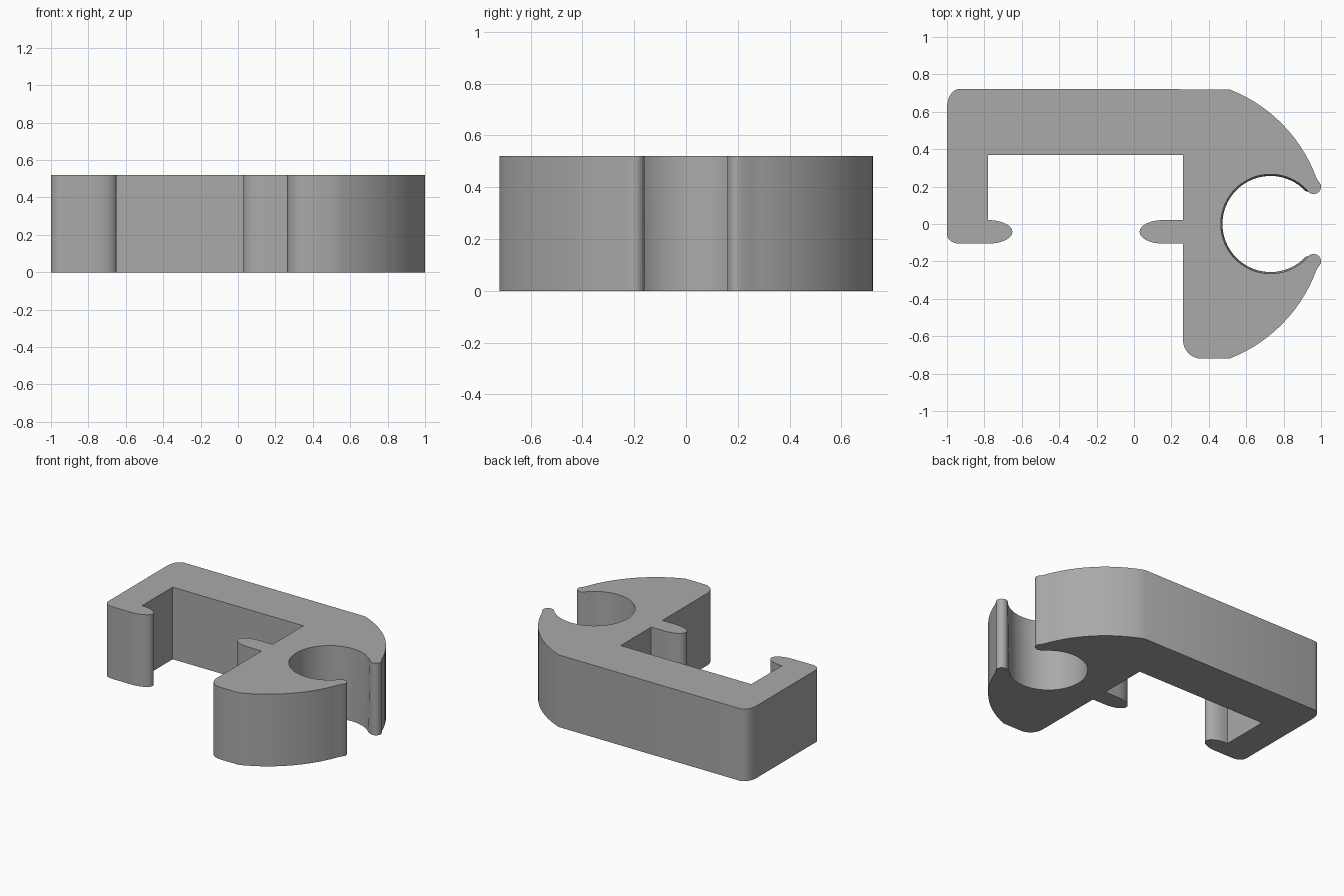
import bpy, bmesh, math

if "Cube" in bpy.data.objects:
    bpy.data.objects.remove(bpy.data.objects["Cube"])

HEIGHT = 0.52
BORE_X, TIP_R, TIP_ANGLE = 0.73, 0.04, 41


def arc(cx, cy, rx, ry, a0, a1, n):
    """Points along an elliptical arc, angles in degrees."""
    pts = []
    for i in range(n + 1):
        a = math.radians(a0 + (a1 - a0) * i / n)
        pts.append((cx + rx * math.cos(a), cy + ry * math.sin(a)))
    return pts


def jaw(bore_r):
    """Upper jaw: outer curve, rounded lip, then the bore to its deepest point."""
    t = math.radians(TIP_ANGLE)
    tx = BORE_X + 0.305 * math.cos(t)
    ty = 0.305 * math.sin(t)
    outer = arc(0.22, -0.03, 0.804, 0.804, 68.9, 20, 14)
    lip = arc(tx, ty, TIP_R, TIP_R, 15, TIP_ANGLE - 180, 10)
    bore = arc(BORE_X, 0, bore_r, bore_r, TIP_ANGLE + 2, 180, 24)
    return outer + lip + bore


def outline(bore_r):
    upper = jaw(bore_r)
    lower = [(x, -y) for x, y in reversed(upper[:-1])]
    pts = upper + lower
    pts += arc(0.36, -0.62, 0.098, 0.10, 270, 180, 8)        # lower body corner
    pts += [(0.262, -0.105)]
    pts += arc(0.155, -0.042, 0.125, 0.063, 270, 90, 16)     # inner catch
    pts += [(0.262, 0.022), (0.262, 0.37), (-0.78, 0.37)]    # rectangular channel
    pts += arc(-0.78, -0.042, 0.13, 0.063, 90, -90, 16)      # hook on the arm
    pts += arc(-0.933, -0.055, 0.067, 0.05, 270, 180, 8)     # arm corners
    pts += arc(-0.933, 0.622, 0.067, 0.10, 180, 90, 8)
    return pts


# Clip body: the outline lofted upwards, with a slightly flared bore
bm = bmesh.new()
low = [bm.verts.new((x, y, 0)) for x, y in outline(0.257)]
top = [bm.verts.new((x, y, HEIGHT)) for x, y in outline(0.266)]
n = len(low)
bm.faces.new(low)
bm.faces.new(top)
for i in range(n):
    j = (i + 1) % n
    bm.faces.new((low[i], low[j], top[j], top[i]))
bmesh.ops.recalc_face_normals(bm, faces=bm.faces[:])
mesh = bpy.data.meshes.new("clip_body")
bm.to_mesh(mesh)
bm.free()

grey = bpy.data.materials.new("plain grey")
grey.diffuse_color = (0.4, 0.4, 0.4, 1)
grey.use_nodes = True
grey.node_tree.nodes["Principled BSDF"].inputs["Base Color"].default_value = grey.diffuse_color
mesh.materials.append(grey)

clip = bpy.data.objects.new("clip_body", mesh)
bpy.context.collection.objects.link(clip)
bpy.context.view_layer.objects.active = clip
clip.select_set(True)
bpy.ops.object.shade_smooth_by_angle(angle=math.radians(30))
